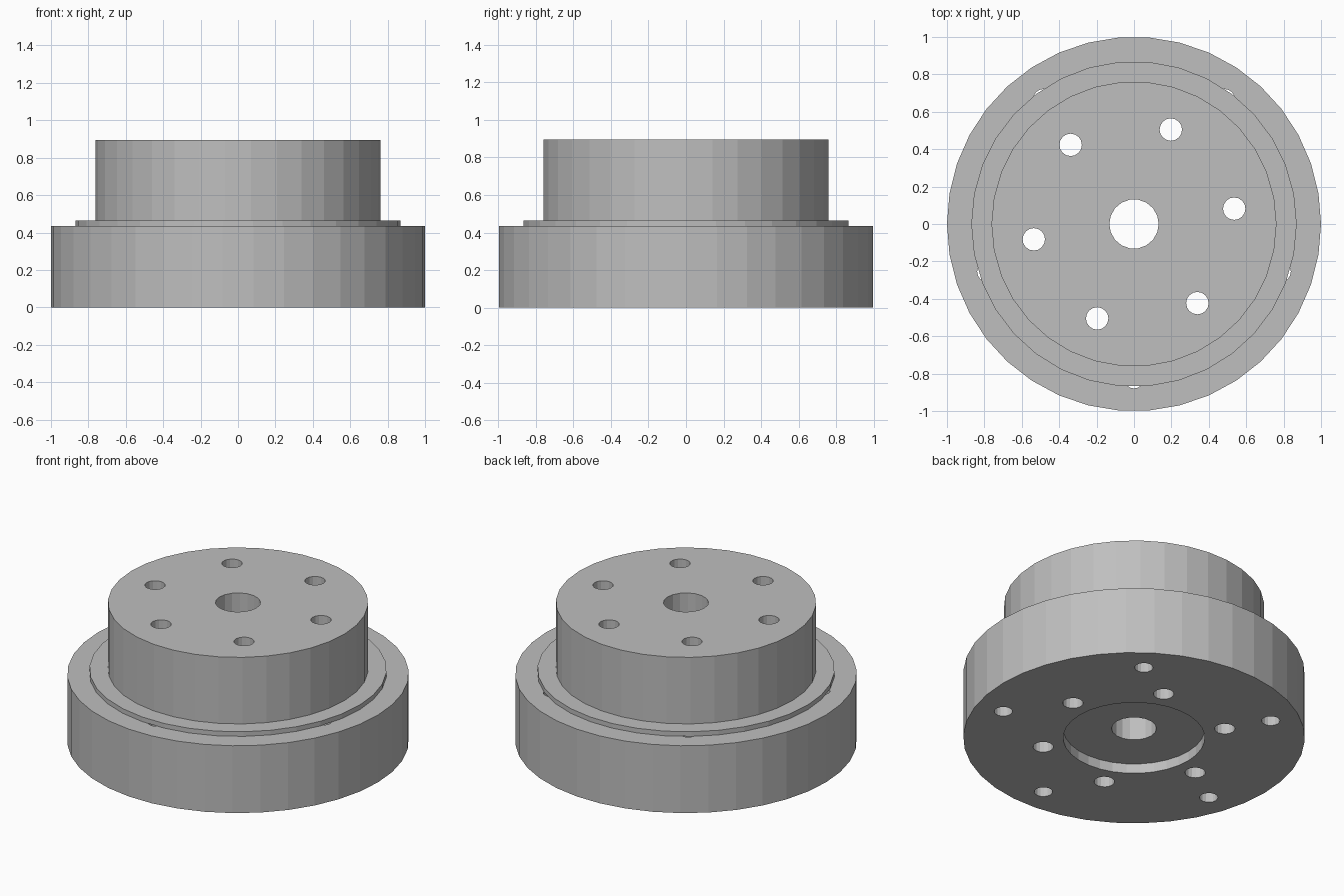
import bpy, bmesh, math

if "Cube" in bpy.data.objects:
    bpy.data.objects.remove(bpy.data.objects["Cube"])

steel = bpy.data.materials.new("grey metal")
steel.diffuse_color = (0.52, 0.52, 0.52, 1)
steel.use_nodes = True
steel.node_tree.nodes["Principled BSDF"].inputs["Base Color"].default_value = steel.diffuse_color


def add_turned(bm, profile, sides, centre=(0, 0)):
    """Closed turned solid from (radius, z) points listed bottom to top."""
    rings = []
    for r, z in profile:
        rings.append([bm.verts.new((centre[0] + r * math.cos(2 * math.pi * i / sides),
                                    centre[1] + r * math.sin(2 * math.pi * i / sides), z))
                      for i in range(sides)])
    bm.faces.new(rings[0][::-1])
    bm.faces.new(rings[-1])
    for low, high in zip(rings, rings[1:]):
        for i in range(sides):
            j = (i + 1) % sides
            bm.faces.new((low[i], low[j], high[j], high[i]))


def make_object(name, bm):
    mesh = bpy.data.meshes.new(name)
    bm.to_mesh(mesh)
    bm.free()
    mesh.materials.append(steel)
    obj = bpy.data.objects.new(name, mesh)
    bpy.context.collection.objects.link(obj)
    return obj


def turned(name, profile, sides):
    bm = bmesh.new()
    add_turned(bm, profile, sides)
    return make_object(name, bm)


def hole_circle(name, count, ring_radius, hole_radius, start_deg, z0, z1):
    bm = bmesh.new()
    for k in range(count):
        a = math.radians(start_deg + 360 * k / count)
        add_turned(bm, [(hole_radius, z0), (hole_radius, z1)], 16,
                   (ring_radius * math.cos(a), ring_radius * math.sin(a)))
    return make_object(name, bm)


def cut(obj, cutters):
    for c in cutters:
        mod = obj.modifiers.new(c.name, "BOOLEAN")
        mod.operation = "DIFFERENCE"
        mod.solver = "EXACT"
        mod.object = c
    bpy.context.view_layer.update()
    evaluated = obj.evaluated_get(bpy.context.evaluated_depsgraph_get())
    mesh = bpy.data.meshes.new_from_object(evaluated)
    obj.modifiers.clear()
    obj.data = mesh


# Wide base disc, and hub with its thin collar resting on top
base = turned("base_disc", [(1.0, 0), (1.0, 0.435)], 38)
hub = turned("hub", [(0.87, 0.435), (0.87, 0.465), (0.762, 0.465), (0.762, 0.895)], 34)

# Centre bore, inner bolt holes, outer bolt holes and underside recess
bore = turned("bore_cutter", [(0.132, -0.2), (0.132, 1.1)], 18)
inner = hole_circle("inner_hole_cutter", 6, 0.542, 0.06, 8.7, -0.2, 1.1)
outer = hole_circle("outer_hole_cutter", 5, 0.825, 0.054, 54, -0.2, 0.6)
recess = turned("recess_cutter", [(0.415, -0.2), (0.415, 0.063)], 32)

cut(base, [bore, inner, outer, recess])
cut(hub, [bore, inner])

for c in (bore, inner, outer, recess):
    bpy.data.objects.remove(c)
